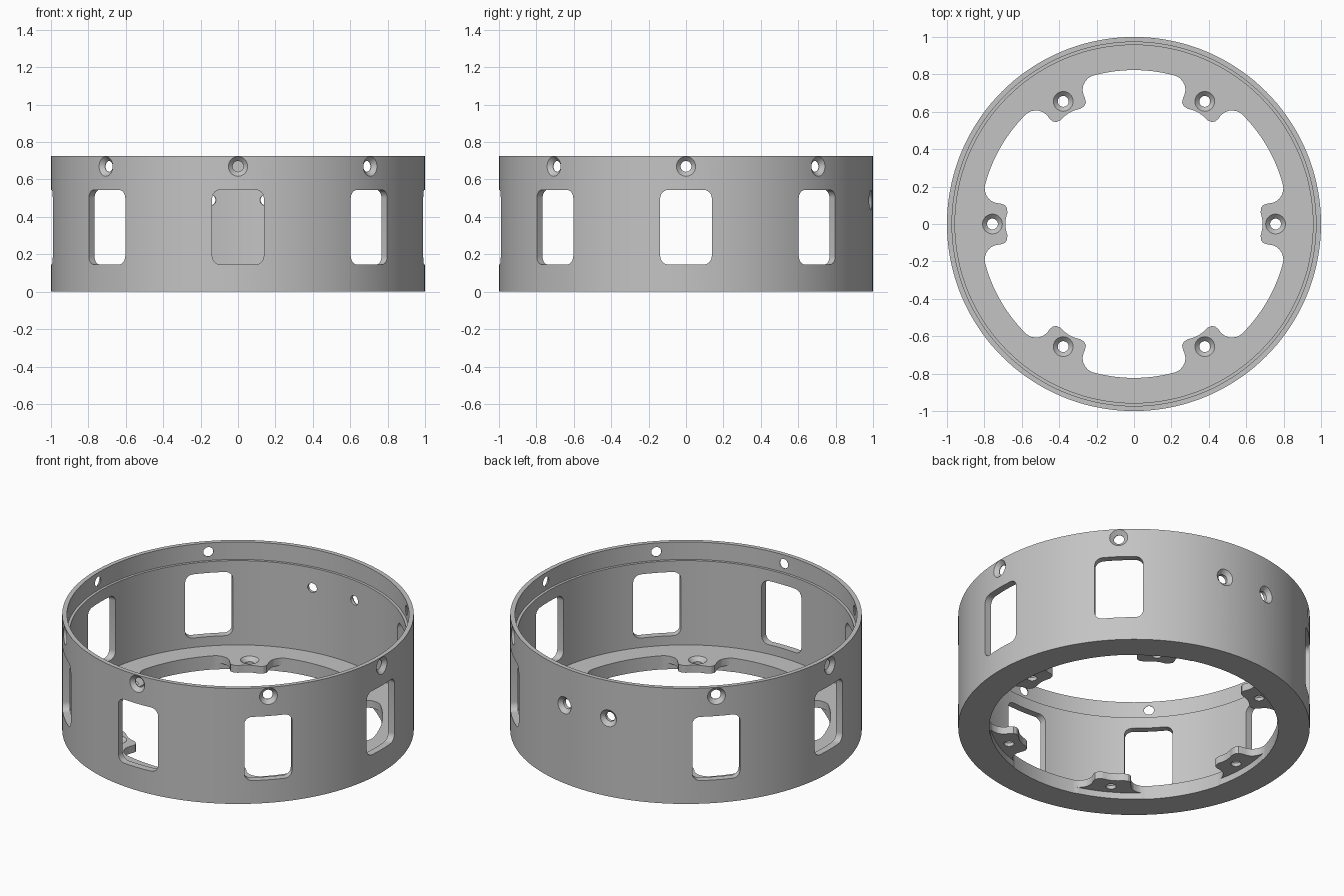
import bpy, bmesh, math
from mathutils import Matrix, Vector

if "Cube" in bpy.data.objects:
    bpy.data.objects.remove(bpy.data.objects["Cube"])

SEG = 144
TAU = 2 * math.pi


def revolve(bm, profile, seg, mat=Matrix()):
    """Closed (radius, height) profile turned about z; radius 0 points become poles."""
    rings = []
    for r, z in profile:
        if r == 0:
            rings.append([bm.verts.new(mat @ Vector((0, 0, z)))] * seg)
        else:
            rings.append([bm.verts.new(mat @ Vector((r * math.cos(TAU * i / seg), r * math.sin(TAU * i / seg), z)))
                          for i in range(seg)])
    for k, a in enumerate(rings):
        b = rings[(k + 1) % len(rings)]
        if a[0] is a[1] and b[0] is b[1]:
            continue
        for i in range(seg):
            j = (i + 1) % seg
            bm.faces.new(list(dict.fromkeys((a[i], a[j], b[j], b[i]))))


def prism(bm, outline, z0, z1, mat=Matrix()):
    """Extrude a flat outline from z0 to z1."""
    lo = [bm.verts.new(mat @ Vector((x, y, z0))) for x, y in outline]
    hi = [bm.verts.new(mat @ Vector((x, y, z1))) for x, y in outline]
    bm.faces.new(lo[::-1])
    bm.faces.new(hi)
    for i in range(len(lo)):
        j = (i + 1) % len(lo)
        bm.faces.new((lo[i], lo[j], hi[j], hi[i]))


def make_object(name, bm):
    bmesh.ops.recalc_face_normals(bm, faces=bm.faces)
    mesh = bpy.data.meshes.new(name)
    bm.to_mesh(mesh)
    bm.free()
    ob = bpy.data.objects.new(name, mesh)
    bpy.context.collection.objects.link(ob)
    return ob


def outward(angle, z):
    """Frame at height z whose local z points outward and local y points up."""
    return (Matrix.Translation((0, 0, z)) @ Matrix.Rotation(angle, 4, 'Z')
            @ Matrix(((0, 0, 1, 0), (1, 0, 0, 0), (0, 1, 0, 0), (0, 0, 0, 1))))


def countersink(bm, top, length, mat):
    """Screw hole with a 45 degree countersink whose mouth is at local z = top."""
    revolve(bm, [(0, top + .05), (.103, top + .05), (.029, top - .024),
                 (.029, top - length), (0, top - length)], 32, mat)


# housing ring: wall, stepped top rim and bottom flange with thinner inner lip
bm = bmesh.new()
revolve(bm, [(1, 0), (1, .725), (.973, .725), (.973, .615), (.957, .615), (.957, .086),
             (.6, .086), (.6, .04), (.82, .04), (.82, 0)], SEG)
housing = make_object("housing_ring", bm)

# everything cut from the ring
bm = bmesh.new()

# flange opening, leaving six rounded mounting tabs
half = [(.688, 0), (.685, .03), (.677, .06), (.679, .085), (.691, .102), (.712, .109), (.735, .112),
        (.758, .12), (.777, .135), (.79, .155), (.797, .175), (.7985, .192)]
tab = [(u, -v) for u, v in half[:0:-1]] + half
outline = []
for k in range(6):
    a = k * TAU / 6
    outline += [(u * math.cos(a) - v * math.sin(a), u * math.sin(a) + v * math.cos(a)) for u, v in tab]
    a0, a1 = a + math.radians(14.5), a + math.radians(45.5)
    outline += [(.823 * math.cos(a0 + (a1 - a0) * i / 14), .823 * math.sin(a0 + (a1 - a0) * i / 14))
                for i in range(15)]
prism(bm, outline, -.1, .3)

# tab screw holes
for k in range(6):
    a = k * TAU / 6
    countersink(bm, .086, .15, Matrix.Translation((.757 * math.cos(a), .757 * math.sin(a), 0)))

# wall windows with rim screw holes above, skipping the rear position
w, h, r = .138, .2, .045
window = []
for q, (sx, sy) in enumerate(((1, 1), (-1, 1), (-1, -1), (1, -1))):
    for i in range(7):
        t = (q + i / 6) * math.pi / 2
        window.append((sx * (w - r) + r * math.cos(t), sy * (h - r) + r * math.sin(t)))
for k in range(8):
    if k == 2:
        continue
    a = k * TAU / 8
    prism(bm, window, .87, 1.1, outward(a, .345))
    countersink(bm, 1, .1, outward(a, .67))

# pair of rear screw holes
for s in (-1, 1):
    countersink(bm, 1, .1, outward(math.radians(90 + s * 8.8), .49))

cutter = make_object("cutter", bm)
cutter.hide_render = True

mod = housing.modifiers.new("openings", 'BOOLEAN')
mod.operation = 'DIFFERENCE'
mod.solver = 'EXACT'
mod.object = cutter
bpy.context.view_layer.objects.active = housing
housing.select_set(True)
bpy.ops.object.modifier_apply(modifier=mod.name)
bpy.data.objects.remove(cutter)

# plain grey finish
grey = bpy.data.materials.new("grey_metal")
grey.diffuse_color = (.55, .55, .55, 1)
grey.use_nodes = True
grey.node_tree.nodes["Principled BSDF"].inputs["Base Color"].default_value = grey.diffuse_color
housing.data.materials.clear()
housing.data.materials.append(grey)
bpy.ops.object.shade_smooth_by_angle(angle=math.radians(25))
